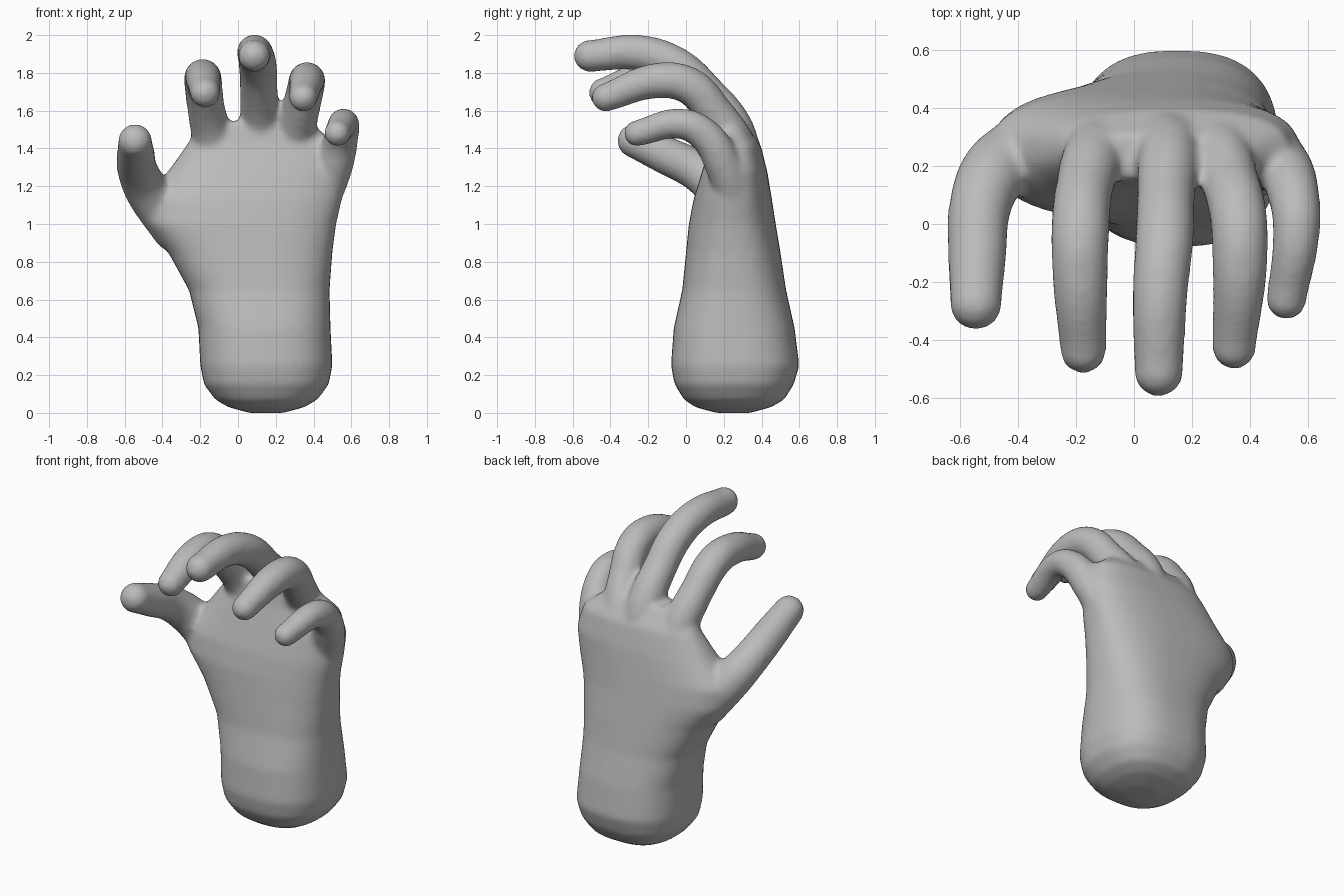
import bpy, bmesh, math
from mathutils import Matrix

cube = bpy.data.objects.get("Cube")
if cube:
    bpy.data.objects.remove(cube, do_unlink=True)

skin = bpy.data.materials.new("grey skin")
skin.use_nodes = True
grey = (0.5, 0.5, 0.5, 1)
skin.diffuse_color = grey
skin.node_tree.nodes["Principled BSDF"].inputs["Base Color"].default_value = grey

# Wrist and palm sections: z, x min, x max, y min, y max
SECTIONS = [
    (0, .06, .24, .16, .34), (.03, -.05, .35, .05, .45),
    (.07, -.12, .42, -.01, .52), (.15, -.18, .48, -.06, .57),
    (.25, -.2, .5, -.08, .6), (.45, -.21, .49, -.065, .575),
    (.65, -.26, .485, -.02, .53), (.85, -.37, .5, 0, .5),
    (1, -.49, .52, .015, .475), (1.13, -.5, .55, .04, .455),
    (1.28, -.37, .57, .085, .43), (1.42, -.27, .53, .13, .395),
    (1.54, -.2, .38, .15, .31),
]

# Each digit runs from its tip into the palm: x, y, z, radius
DIGITS = {
    "thumb": [(-.545, -.275, 1.44, .09), (-.54, -.1, 1.36, .102),
              (-.53, .06, 1.28, .108), (-.47, .19, 1.16, .12), (-.33, .26, .98, .13)],
    "index": [(-.175, -.435, 1.695, .08), (-.185, -.2, 1.77, .096),
              (-.185, -.02, 1.755, .102), (-.17, .13, 1.62, .1),
              (-.13, .25, 1.43, .11), (-.08, .29, 1.2, .11)],
    "middle": [(.085, -.51, 1.89, .085), (.09, -.24, 1.905, .096),
               (.105, -.05, 1.835, .102), (.11, .1, 1.7, .1),
               (.12, .25, 1.5, .11), (.13, .31, 1.25, .11)],
    "ring": [(.345, -.425, 1.67, .076), (.365, -.14, 1.76, .096),
             (.36, .02, 1.73, .1), (.33, .15, 1.59, .1),
             (.29, .26, 1.41, .11), (.26, .29, 1.2, .11)],
    "little": [(.525, -.26, 1.48, .07), (.56, -.02, 1.53, .082),
               (.55, .1, 1.47, .09), (.51, .2, 1.31, .1), (.42, .27, 1.1, .11)],
}

bm = bmesh.new()


def rounded_ring(z, x0, x1, y0, y1, sides=40, power=0.78):
    """Superellipse ring filling the given bounds."""
    ring = []
    for i in range(sides):
        a = math.tau * i / sides
        c, s = math.cos(a), math.sin(a)
        x = math.copysign(abs(c) ** power, c)
        y = math.copysign(abs(s) ** power, s)
        ring.append(bm.verts.new(((x0 + x1 + (x1 - x0) * x) / 2,
                                  (y0 + y1 + (y1 - y0) * y) / 2, z)))
    return ring


def add_digit(name, path):
    """Tapered tube with rounded ends."""
    curve = bpy.data.curves.new(name, "CURVE")
    curve.dimensions = "3D"
    curve.bevel_depth = 1
    curve.bevel_resolution = 6
    curve.use_fill_caps = True
    spline = curve.splines.new("BEZIER")
    spline.bezier_points.add(len(path) - 1)
    for point, (x, y, z, r) in zip(spline.bezier_points, path):
        point.co = (x, y, z)
        point.radius = r
        point.handle_left_type = point.handle_right_type = "AUTO"
    tube = bpy.data.objects.new(name, curve)
    bpy.context.collection.objects.link(tube)
    bpy.context.view_layer.update()
    graph = bpy.context.evaluated_depsgraph_get()
    mesh = bpy.data.meshes.new_from_object(tube.evaluated_get(graph))
    bm.from_mesh(mesh)
    bpy.data.objects.remove(tube)
    bpy.data.meshes.remove(mesh)
    for x, y, z, r in (path[0], path[-1]):
        bmesh.ops.create_uvsphere(bm, u_segments=24, v_segments=16, radius=r,
                                  matrix=Matrix.Translation((x, y, z)))


# Wrist and palm loft
rings = [rounded_ring(*s) for s in SECTIONS]
for low, high in zip(rings, rings[1:]):
    for i in range(len(low)):
        j = (i + 1) % len(low)
        bm.faces.new((low[i], low[j], high[j], high[i]))
bm.faces.new(rings[0][::-1])
bm.faces.new(rings[-1])

# Fingers and thumb
for name, path in DIGITS.items():
    add_digit(name, path)

bmesh.ops.remove_doubles(bm, verts=bm.verts, dist=1e-5)
bmesh.ops.recalc_face_normals(bm, faces=bm.faces)

# Fuse the parts into one smooth hand
mesh = bpy.data.meshes.new("hand")
bm.to_mesh(mesh)
bm.free()
mesh.materials.append(skin)
hand = bpy.data.objects.new("hand", mesh)
bpy.context.collection.objects.link(hand)
remesh = hand.modifiers.new("fuse", "REMESH")
remesh.mode = "VOXEL"
remesh.voxel_size = 0.016
remesh.use_smooth_shade = True
soften = hand.modifiers.new("soften", "SMOOTH")
soften.factor = 0.5
soften.iterations = 10
